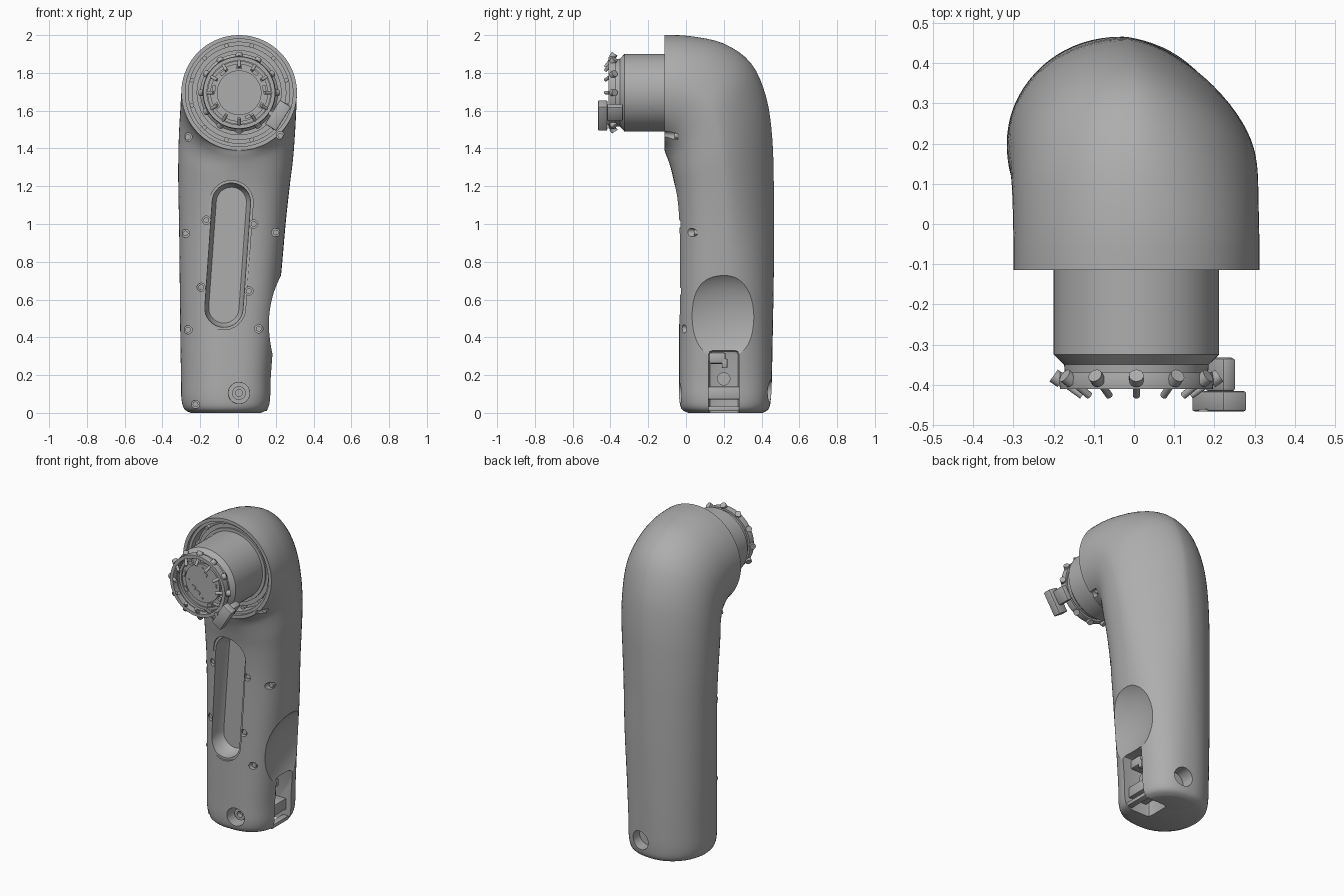
import bpy, bmesh, math
from mathutils import Vector, Matrix
from mathutils.bvhtree import BVHTree

old = bpy.data.objects.get("Cube")
if old:
    bpy.data.objects.remove(old, do_unlink=True)

grey = bpy.data.materials.new("plain grey")
grey.use_nodes = True
grey.diffuse_color = (0.42, 0.42, 0.42, 1)
grey.node_tree.nodes["Principled BSDF"].inputs["Base Color"].default_value = grey.diffuse_color
AXIS = (0.006, 1.695)  # joint axis in x, z


def finish(name, bm):
    bmesh.ops.recalc_face_normals(bm, faces=bm.faces)
    me = bpy.data.meshes.new(name)
    bm.to_mesh(me)
    bm.free()
    me.materials.append(grey)
    me.shade_smooth()
    me.set_sharp_from_angle(angle=math.radians(32))
    ob = bpy.data.objects.new(name, me)
    bpy.context.scene.collection.objects.link(ob)
    return ob


def loft(name, rings, closed=False):
    """Skin equal point rings; cap both ends or join them into a hoop."""
    bm = bmesh.new()
    loops = [[bm.verts.new(p) for p in ring] for ring in rings]
    n = len(loops[0])
    follow = loops[1:] + loops[:1] if closed else loops[1:]
    for a, b in zip(loops, follow):
        for i in range(n):
            j = (i + 1) % n
            bm.faces.new((a[i], a[j], b[j], b[i]))
    if not closed:
        bm.faces.new(loops[0])
        bm.faces.new(loops[-1])
    return finish(name, bm)


def lathe(name, profile, centre=AXIS, n=64, closed=False):
    """Turn (radius, y) pairs around an axis along y."""
    turn = [math.tau * i / n for i in range(n)]
    return loft(name, [[(centre[0] + r * math.cos(t), y, centre[1] + r * math.sin(t))
                        for t in turn] for r, y in profile], closed)


def pill(name, p, q, levels, n=16):
    """Stadium shape between two x, z centres, with (radius, y) levels."""
    p, q = Vector(p), Vector(q)
    base = math.atan2(p.y - q.y, p.x - q.x) - math.pi / 2
    rings = []
    for r, y in levels:
        ring = []
        for k, c in enumerate((p, q)):
            for i in range(n + 1):
                t = base + math.pi * (k + i / n)
                ring.append((c.x + r * math.cos(t), y, c.y + r * math.sin(t)))
        rings.append(ring)
    return loft(name, rings)


def box(name, centre, size, turn_y=0, bevel=0):
    bm = bmesh.new()
    m = Matrix.Translation(centre) @ Matrix.Rotation(turn_y, 4, 'Y') @ Matrix.Diagonal((*size, 1))
    bmesh.ops.create_cube(bm, size=1, matrix=m)
    if bevel:
        bmesh.ops.bevel(bm, geom=bm.edges[:], offset=bevel, segments=2, affect='EDGES', profile=0.5)
    return finish(name, bm)


def rods(name, items, n=16):
    """Cylinders given as (start, end, radius)."""
    bm = bmesh.new()
    for a, b, r in items:
        a, b = Vector(a), Vector(b)
        m = Matrix.Translation((a + b) / 2) @ (b - a).to_track_quat('Z', 'Y').to_matrix().to_4x4()
        bmesh.ops.create_cone(bm, cap_ends=True, segments=n, radius1=r, radius2=r,
                              depth=(b - a).length, matrix=m)
    return finish(name, bm)


def cut(ob, cutters):
    for c in cutters:
        c.hide_render = True
        mod = ob.modifiers.new("cut", 'BOOLEAN')
        mod.operation, mod.solver, mod.object = 'DIFFERENCE', 'EXACT', c
    dg = bpy.context.evaluated_depsgraph_get()
    me = bpy.data.meshes.new_from_object(ob.evaluated_get(dg))
    ob.modifiers.clear()
    ob.data = me
    me.shade_smooth()
    me.set_sharp_from_angle(angle=math.radians(32))
    for c in cutters:
        bpy.data.objects.remove(c, do_unlink=True)


# Body shell: inner y, z; outer y, z; x min, x max;
# squareness of the inner left, inner right and outer right quarters
sections = [
    (-.115, 1.39, -.115, 2.0, -.30, .312, 2, 2, 2),
    (-.112, 1.385, .02, 1.995, -.30, .312, 2, 2, 1.95),
    (-.105, 1.365, .2, 1.955, -.302, .31, 2, 2, 1.75),
    (-.095, 1.34, .345, 1.85, -.306, .308, 2, 2.1, 1.6),
    (-.085, 1.31, .425, 1.67, -.312, .302, 2, 2.3, 1.5),
    (-.072, 1.26, .457, 1.45, -.316, .292, 2.1, 2.5, 1.5),
    (-.055, 1.17, .465, 1.2, -.316, .272, 2.1, 2.7, 1.55),
    (-.04, 1.0, .466, 1.0, -.312, .252, 2.1, 2.8, 1.65),
    (-.037, .75, .465, .75, -.309, .23, 2.1, 2.8, 1.9),
    (-.037, .45, .46, .45, -.306, .2, 2.1, 2.9, 2.2),
    (-.037, .2, .455, .2, -.302, .178, 2.1, 3, 2.5),
    (-.036, .08, .45, .08, -.3, .174, 2.1, 3, 2.6),
    (-.024, .022, .438, .022, -.285, .162, 2.1, 2.8, 2.5),
    (.012, 0, .405, 0, -.25, .128, 2.1, 2.6, 2.4),
]
rows = [Vector(s) for s in sections]
smooth = []
for i in range(len(rows) - 1):
    a, b, c, d = (rows[min(max(k, 0), len(rows) - 1)] for k in range(i - 1, i + 3))
    for k in range(4):
        t = k / 4
        smooth.append(b + (c - a) * t / 2 + (2 * a - 5 * b + 4 * c - d) * t * t / 2
                      + (3 * b - a - 3 * c + d) * t ** 3 / 2)
smooth.append(rows[-1])


def section_ring(s, n=72):
    ring = []
    for i in range(n):
        u, v = math.cos(math.tau * i / n), math.sin(math.tau * i / n)
        if v < 0:
            e = 2 / (s[6] if u < 0 else s[7])
        else:
            e = 1 if u < 0 else 2 / s[8]
        u, v = (math.copysign(abs(w) ** e, w) for w in (u, v))
        ring.append(((s[4] + s[5]) / 2 + u * (s[5] - s[4]) / 2,
                     (s[0] + s[2]) / 2 + v * (s[2] - s[0]) / 2,
                     max(0, (s[1] + s[3]) / 2 + v * (s[3] - s[1]) / 2)))
    return ring


body = loft("arm_shell", [section_ring(s) for s in smooth])
bm = bmesh.new()
bm.from_mesh(body.data)
tree = BVHTree.FromBMesh(bm)
bm.free()


def front_y(x, z):
    hit = tree.ray_cast(Vector((x, -1, z)), Vector((0, 1, 0)))[0]
    return hit.y if hit else 0.1


# Collar bore, long front pocket, end holes, side slot
cutters = [
    lathe("bore_cutter", [(.285, -.2), (.285, -.095), (.268, -.095), (.268, .03)]),
    pill("pocket_cutter", (-.035, 1.115), (-.075, .555),
         [(.115, -.2), (.115, -.024), (.102, -.024), (.098, .05), (.08, .08)]),
    lathe("front_hole_cutter", [(.058, -.2), (.056, .06)], (.005, .105), 32),
    lathe("back_hole_cutter", [(.06, .6), (.058, .37)], (.005, .115), 32),
    box("slot_cutter", (.11, .2, .15), (.24, .16, .36), bevel=.02),
]
# Broad thumb-like scoop in the side
sphere = bmesh.new()
bmesh.ops.create_uvsphere(sphere, u_segments=64, v_segments=48, radius=1,
                          matrix=Matrix.Translation((.3, .2, .48)) @ Matrix.Diagonal((.155, .35, .28, 1)))
cutters.insert(0, finish("scoop_cutter", sphere))

# Screws sunk into the shell and the pocket edge
holes = [(-.265, 1.46), (.225, 1.468), (-.278, .95), (.2, .955), (-.265, .44),
         (.11, .445), (-.225, .045), (-.168, 1.02), (.083, 1.0), (-.195, .665), (.058, .645)]
screws = []
for x, z in holes:
    y = front_y(x, z)
    cutters.append(lathe("hole_cutter", [(.022, -.3), (.022, y + .03)], (x, z), 20))
    screws.append(((x, y + .04, z), (x, y + .012, z), .015))
cut(body, cutters)
rods("shell_screws", screws)
lathe("front_end_screw", [(.036, .07), (.036, .01), (.018, .01), (.018, .04)], (.005, .105), 32)

# Joint housing with its stepped flange and hollow face
lathe("joint_housing", [
    (.27, .04), (.27, -.03), (.25, -.03), (.25, -.05), (.225, -.05), (.225, -.06), (.206, -.06),
    (.206, -.325), (.18, -.35), (.178, -.372), (.165, -.372), (.165, -.355),
    (.15, -.355), (.15, -.345), (.118, -.345), (.118, -.36)])
lathe("outer_ring", [(.17, -.37), (.19, -.37), (.193, -.39), (.19, -.41), (.17, -.41)], closed=True)


def polar(r, degrees, y):
    t = math.radians(degrees)
    return (AXIS[0] + r * math.cos(t), y, AXIS[1] + r * math.sin(t))


# Slanted ring screws and flange screws
ring_screws = []
for k in range(12):
    ring_screws += [(polar(.206, 30 * k, -.377), polar(.186, 30 * k, -.391), .018),
                    (polar(.19, 30 * k, -.388), polar(.135, 30 * k, -.427), .009)]
rods("ring_screws", ring_screws)
rods("flange_screws", [(polar(.258, a, -.03), polar(.258, a, -.06), .012) for a in range(45, 405, 30)])

# Small blocks on the joint face
for k in range(9):
    if k != 6:
        x, y, z = polar(.135, 40 * k + 10, -.35)
        box("face_block", (x, y, z), (.018, .016, .03), -math.radians(40 * k + 10))
for dx, dz in ((-.06, -.04), (-.03, -.065), (.02, .06)):
    box("face_plate", (AXIS[0] + dx, -.362, AXIS[1] + dz), (.028, .008, .02), .5)
rods("face_pins", [(polar(.095, a, -.358), polar(.095, a, -.366), .006) for a in (0, 8, 90, 180, 270)])

# Clamp on the ring
box("clamp_block", (.212, -.441, 1.575), (.15, .05, .07), -math.radians(58), .006)
box("clamp_foot", (.215, -.375, 1.59), (.09, .085, .04), -math.radians(58), .01)
rods("clamp_screw", [(polar(.2, -33, -.46), polar(.2, -33, -.467), .013)])

# Latch inside the side slot
box("latch_hook", (.08, .165, .29), (.1, .09, .06), 0, .012)
box("latch_tip", (.115, .205, .262), (.03, .03, .05), 0, .006)
box("latch_bar", (.075, .2, .105), (.13, .165, .07), 0, .008)
rods("latch_pin", [((.02, .2, .18), (.1, .2, .18), .035)], 32)
box("slot_sill", (.135, .2, .022), (.04, .165, .025), 0, .006)
